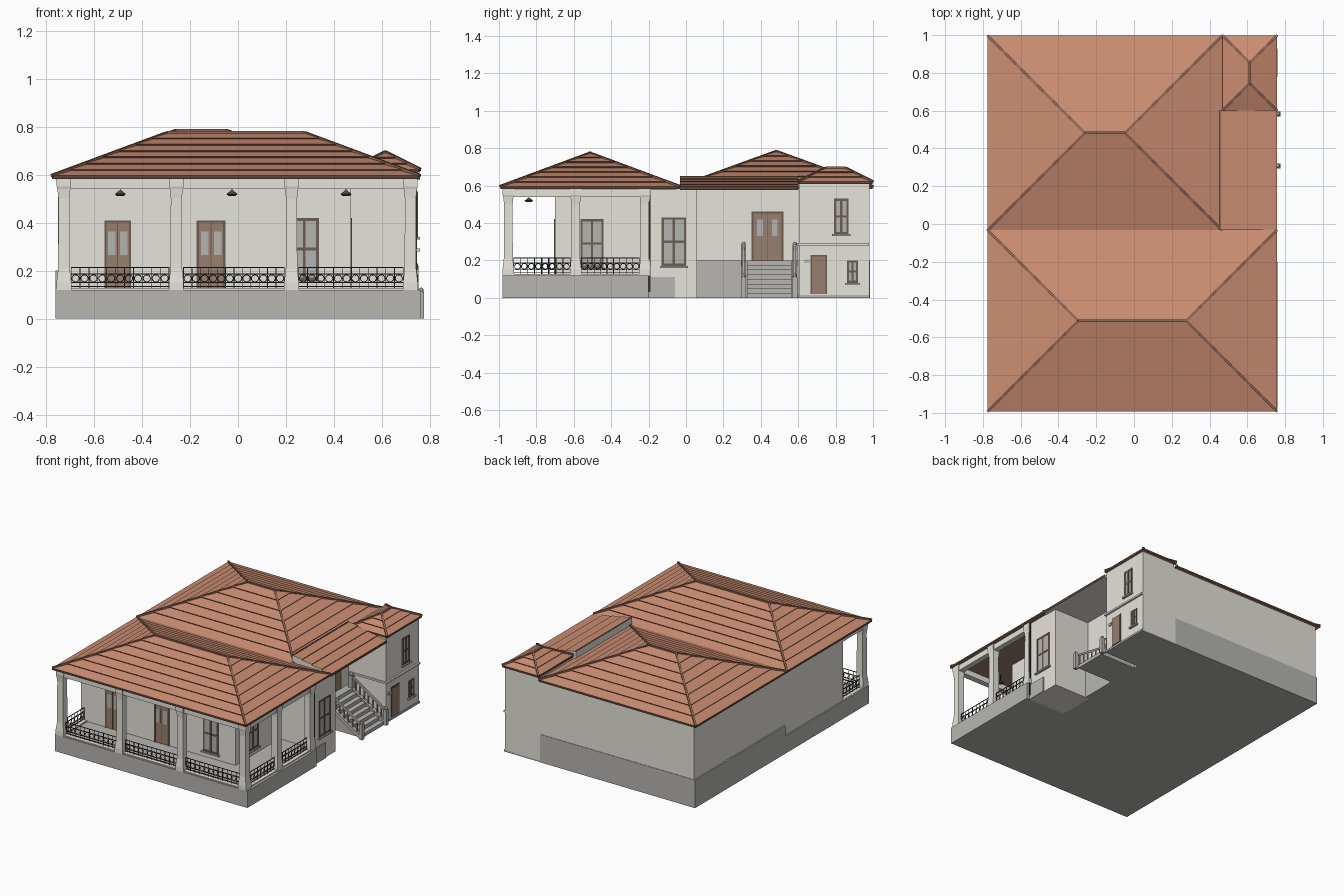
import bpy, bmesh
from mathutils import Vector, Matrix

if "Cube" in bpy.data.objects:
    bpy.data.objects.remove(bpy.data.objects["Cube"])


def material(name, r, g, b):
    col = [((c / 255 + 0.055) / 1.055) ** 2.4 for c in (r, g, b)] + [1]
    m = bpy.data.materials.new(name)
    m.use_nodes = True
    m.diffuse_color = col
    m.node_tree.nodes["Principled BSDF"].inputs["Base Color"].default_value = col
    return m


PLASTER = material("plaster", 229, 227, 219)
STONE = material("stone_grey", 183, 182, 178)
TILE = material("terracotta", 203, 141, 114)
DARK = material("dark_brown", 92, 68, 55)
RIDGE = material("ridge_brown", 146, 104, 84)
WOOD = material("door_wood", 152, 128, 110)
FRAME = material("window_frame", 108, 92, 80)
GLASS = material("glass_grey", 180, 180, 176)
IRON = material("black_iron", 52, 51, 50)


def finish(name, bm, *mats):
    bmesh.ops.recalc_face_normals(bm, faces=bm.faces)
    me = bpy.data.meshes.new(name)
    bm.to_mesh(me)
    bm.free()
    for m in mats:
        me.materials.append(m)
    ob = bpy.data.objects.new(name, me)
    bpy.context.collection.objects.link(ob)
    return ob


def box(name, x0, x1, y0, y1, z0, z1, mat):
    bm = bmesh.new()
    size = Matrix.Diagonal((x1 - x0, y1 - y0, z1 - z0, 1))
    mid = Matrix.Translation(((x0 + x1) / 2, (y0 + y1) / 2, (z0 + z1) / 2))
    bmesh.ops.create_cube(bm, size=1, matrix=mid @ size)
    return finish(name, bm, mat)


def bar(name, a, b, w, mat):
    a, b = Vector(a), Vector(b)
    d = b - a
    bm = bmesh.new()
    m = Matrix.Translation((a + b) / 2) @ d.to_track_quat("Z", "Y").to_matrix().to_4x4()
    bmesh.ops.create_cube(bm, size=1, matrix=m @ Matrix.Diagonal((w, w, d.length, 1)))
    return finish(name, bm, mat)


def wall_box(name, side, p, u0, u1, z0, z1, d0, d1, mat):
    """Box on a wall: u runs along it, d is depth outward from plane p."""
    if side == "front":
        return box(name, u0, u1, p - d1, p - d0, z0, z1, mat)
    return box(name, p + d0, p + d1, u0, u1, z0, z1, mat)


def window(name, side, p, u0, u1, z0, z1, bars=1):
    t, um = 0.012, (u0 + u1) / 2
    wall_box(name + "_glass", side, p, u0, u1, z0, z1, -0.005, 0.0015, GLASS)
    for u in (u0, um - t / 2, u1 - t):
        wall_box(name + "_stile", side, p, u, u + t, z0, z1, 0, 0.005, FRAME)
    for i in range(bars + 2):
        z = z0 + (z1 - z0 - t) * i / (bars + 1)
        wall_box(name + "_rail", side, p, u0, u1, z, z + t, 0, 0.004, FRAME)
    wall_box(name + "_sill", side, p, u0 - 0.01, u1 + 0.01, z0 - 0.01, z0, 0, 0.014, STONE)


def door(name, side, p, u0, u1, z0, z1):
    um, h, t = (u0 + u1) / 2, z1 - z0, 0.01
    wall_box(name + "_leaf", side, p, u0, u1, z0, z1, -0.005, 0.002, WOOD)
    for u in (u0, u1 - t):
        wall_box(name + "_jamb", side, p, u, u + t, z0, z1, 0, 0.005, FRAME)
    wall_box(name + "_head", side, p, u0, u1, z1 - t, z1, 0, 0.005, FRAME)
    wall_box(name + "_meeting_strip", side, p, um - 0.002, um + 0.002, z0, z1, 0, 0.004, FRAME)
    for c in ((u0 + um) / 2 + 0.003, (u1 + um) / 2 - 0.003):
        wall_box(name + "_pane", side, p, c - 0.016, c + 0.016, z0 + 0.5 * h, z0 + 0.84 * h,
                 0, 0.003, GLASS)


def hip_roof(name, x0, x1, y0, y1, z0, zt, n):
    """Hip roof of n overlapping tile courses; each course overhangs the one below."""
    half, riser = min(x1 - x0, y1 - y0) / 2, 0.006
    d, s = half / n, (zt - z0 - (n - 1) * riser) / n
    prof = [(0, z0 - 0.014, 0), (0, z0, 1)]
    for i in range(n):
        z = z0 + (i + 1) * s + i * riser
        prof.append(((i + 1) * d, z, 0))
        if i < n - 1:
            prof.append(((i + 1) * d - 0.003, z + riser, 1))
    bm = bmesh.new()
    rings = []
    for k, z, _ in prof:
        rings.append([bm.verts.new(c) for c in ((x0 + k, y0 + k, z), (x1 - k, y0 + k, z),
                                                (x1 - k, y1 - k, z), (x0 + k, y1 - k, z))])
    bm.faces.new(rings[0])
    for a, b, q in zip(rings, rings[1:], prof[1:]):
        for j in range(4):
            bm.faces.new((a[j], a[j - 1], b[j - 1], b[j])).material_index = q[2]
    bmesh.ops.remove_doubles(bm, verts=bm.verts, dist=0.0005)
    finish(name, bm, TILE, DARK)
    # caps over the hips and the ridge
    for x, kx in ((x0, half), (x1, -half)):
        for y, ky in ((y0, half), (y1, -half)):
            bar(name + "_hip_cap", (x, y, z0), (x + kx, y + ky, zt), 0.013, RIDGE)
    bar(name + "_ridge_cap", (x0 + half, y0 + half, zt), (x1 - half, y1 - half, zt), 0.014, RIDGE)


# Walls and base
box("floor_slab", -0.755, 0.45, -0.70, 0.98, 0, 0.01, STONE)
box("main_house", -0.75, 0.47, -0.70, -0.19, 0.01, 0.585, PLASTER)
box("rear_house", -0.75, 0.45, -0.19, 0.98, 0.01, 0.585, PLASTER)
box("side_wing", 0.44, 0.73, -0.20, 0.06, 0, 0.585, PLASTER)
box("veranda_plinth", -0.758, 0.76, -0.98, -0.20, 0, 0.12, STONE)
box("wing_base", 0.6, 0.737, -0.2, -0.06, 0, 0.11, STONE)
box("left_base_low", -0.76, -0.7, -0.98, -0.04, 0, 0.125, STONE)
box("left_base_high", -0.76, -0.7, -0.04, 0.983, 0, 0.2, STONE)
box("rear_base", -0.76, 0.465, 0.9, 0.983, 0, 0.2, STONE)
box("recess_base", 0.3, 0.47, 0.06, 0.61, 0, 0.2, STONE)
box("veranda_ceiling", -0.76, 0.745, -0.97, -0.05, 0.58, 0.586, WOOD)

# Tower at the rear corner
box("tower", 0.445, 0.745, 0.605, 0.98, 0.01, 0.59, PLASTER)
box("tower_top", 0.48, 0.745, 0.605, 0.98, 0.58, 0.615, PLASTER)
box("tower_slab", 0.44, 0.752, 0.60, 0.98, 0, 0.014, STONE)
box("tower_band", 0.46, 0.757, 0.595, 0.979, 0.28, 0.292, PLASTER)
window("tower_window", "right", 0.745, 0.79, 0.87, 0.34, 0.53)
window("tower_low_window", "right", 0.745, 0.86, 0.92, 0.08, 0.20)
wall_box("tower_door", "right", 0.745, 0.665, 0.755, 0.02, 0.23, 0, 0.004, FRAME)
wall_box("tower_door_leaf", "right", 0.745, 0.673, 0.747, 0.02, 0.222, 0, 0.007, WOOD)
wall_box("tower_plaque", "right", 0.745, 0.63, 0.66, 0.185, 0.205, 0, 0.006, STONE)

# Doors and windows
door("front_door_left", "front", -0.70, -0.557, -0.445, 0.12, 0.41)
door("front_door_middle", "front", -0.70, -0.172, -0.052, 0.12, 0.41)
window("front_window", "front", -0.70, 0.215, 0.337, 0.16, 0.42)
window("veranda_side_window", "right", 0.47, -0.565, -0.44, 0.16, 0.42)
window("wing_window", "right", 0.73, -0.13, 0, 0.17, 0.43)
door("stair_door", "right", 0.45, 0.35, 0.52, 0.2, 0.46)

# Veranda posts with flared bases and capitals
POST = ((0.12, 0.031), (0.15, 0.031), (0.21, 0.024), (0.50, 0.023),
        (0.54, 0.027), (0.55, 0.03), (0.585, 0.03))
FX, FY = (-0.725, -0.257, 0.223, 0.718), (-0.95, -0.59, -0.22)


def post(x, y):
    bm = bmesh.new()
    last = None
    for z, h in POST:
        ring = [bm.verts.new((x + h * i, y + h * j, z))
                for i, j in ((-1, -1), (1, -1), (1, 1), (-1, 1))]
        if last:
            for k in range(4):
                bm.faces.new((last[k - 1], last[k], ring[k], ring[k - 1]))
        last = ring
    bm.faces.new(last)
    finish("veranda_post", bm, PLASTER)


for x in FX:
    post(x, FY[0])
for y in FY[1:]:
    post(FX[3], y)
box("front_beam", -0.745, 0.74, -0.972, -0.93, 0.54, 0.585, PLASTER)
box("right_beam", 0.70, 0.74, -0.96, -0.2, 0.54, 0.585, PLASTER)
box("left_beam", -0.745, -0.705, -0.96, -0.69, 0.54, 0.585, PLASTER)

# Iron railings with a row of rings
bpy.ops.mesh.primitive_torus_add(major_radius=0.015, minor_radius=0.0018,
                                 major_segments=14, minor_segments=4)
ring_src = bpy.context.object
ring_mesh = ring_src.data
ring_mesh.materials.append(IRON)
bpy.data.objects.remove(ring_src)


def railing(side, p, u0, u1):
    wall_box("railing_sill", side, p, u0, u1, 0.112, 0.127, -0.022, 0.022, PLASTER)
    for z in (0.132, 0.148, 0.184, 0.211):
        wall_box("railing_bar", side, p, u0, u1, z, z + 0.004, -0.002, 0.002, IRON)
    n = round((u1 - u0) / 0.036)
    step = (u1 - u0) / n
    for i in range(n + 1):
        u = u0 + i * step
        wall_box("railing_upright", side, p, u - 0.0015, u + 0.0015, 0.127, 0.215,
                 -0.0015, 0.0015, IRON)
        if i < n:
            ob = bpy.data.objects.new("railing_ring", ring_mesh)
            bpy.context.collection.objects.link(ob)
            u += step / 2
            ob.location = (u, p, 0.168) if side == "front" else (p, u, 0.168)
            ob.rotation_euler = (1.5708, 0, 0) if side == "front" else (0, 1.5708, 0)


for a, b in zip(FX, FX[1:]):
    railing("front", -0.95, a + 0.03, b - 0.03)
for a, b in zip(FY, FY[1:]):
    railing("right", 0.72, a + 0.03, b - 0.03)
railing("right", -0.727, -0.92, -0.70)

# Hanging lamps
for x in (-0.49, -0.025, 0.45):
    bar("lamp_rod", (x, -0.84, 0.52), (x, -0.84, 0.58), 0.003, IRON)
    bm = bmesh.new()
    for r1, r2, h, z in ((0.014, 0.023, 0.008, 0.515), (0.023, 0.006, 0.014, 0.526)):
        bmesh.ops.create_cone(bm, cap_ends=True, segments=12, radius1=r1, radius2=r2, depth=h,
                              matrix=Matrix.Translation((x, -0.84, z)))
    finish("lamp_shade", bm, DARK)

# Side stairs with newels and sloping balustrades
N = 8
for i in range(N):
    box("stair_step", 0.45, 0.755 - i * 0.035, 0.325, 0.565, i * 0.2 / N, (i + 1) * 0.2 / N, STONE)
for y in (0.308, 0.582):
    for x, z in ((0.762, 0), (0.49, 0.17)):
        box("stair_newel", x - 0.013, x + 0.013, y - 0.013, y + 0.013, z, z + 0.112, STONE)
        bm = bmesh.new()
        bmesh.ops.create_icosphere(bm, subdivisions=2, radius=0.012,
                                   matrix=Matrix.Translation((x, y, z + 0.118)))
        finish("newel_ball", bm, STONE)
    bar("stair_handrail", (0.76, y, 0.10), (0.49, y, 0.275), 0.012, STONE)
    bar("stair_string", (0.76, y, 0.012), (0.49, y, 0.187), 0.024, STONE)
    for i in range(1, 8):
        x, z = 0.76 - i * 0.034, i * 0.022
        bar("stair_baluster", (x, y, z + 0.01), (x, y, z + 0.1), 0.007, STONE)

# Drainpipe
bar("drainpipe", (0.737, -0.195, 0.03), (0.737, -0.195, 0.585), 0.011, IRON)

# Tiled roofs
hip_roof("front_roof", -0.775, 0.757, -0.993, -0.033, 0.596, 0.774, 7)
hip_roof("rear_roof", -0.775, 0.468, -0.033, 0.998, 0.596, 0.783, 7)
hip_roof("tower_roof", 0.468, 0.758, 0.6, 0.998, 0.622, 0.694, 3)

# Stepped lean-to roof above the stairs
prof = [(0.45, 0.577), (0.758, 0.577), (0.758, 0.594)]
for i in range(1, 5):
    x, z = 0.758 - i * 0.077, 0.594 + i * 0.015
    prof += [(x, z - 0.006)] + ([(x + 0.002, z)] if i < 4 else [])
bm = bmesh.new()
cap = bm.faces.new([bm.verts.new((x, -0.033, z)) for x, z in prof])
out = bmesh.ops.extrude_face_region(bm, geom=[cap])["geom"]
bmesh.ops.translate(bm, vec=(0, 0.633, 0), verts=[v for v in out if isinstance(v, bmesh.types.BMVert)])
bmesh.ops.recalc_face_normals(bm, faces=bm.faces)
for f in bm.faces:
    f.material_index = 1 if f.normal.z > 0.5 else 2 if f.normal.x > 0.5 else 0
finish("lean_to_roof", bm, PLASTER, TILE, DARK)
bar("lean_to_cap", (0.455, -0.033, 0.647), (0.455, 0.6, 0.647), 0.009, RIDGE)
